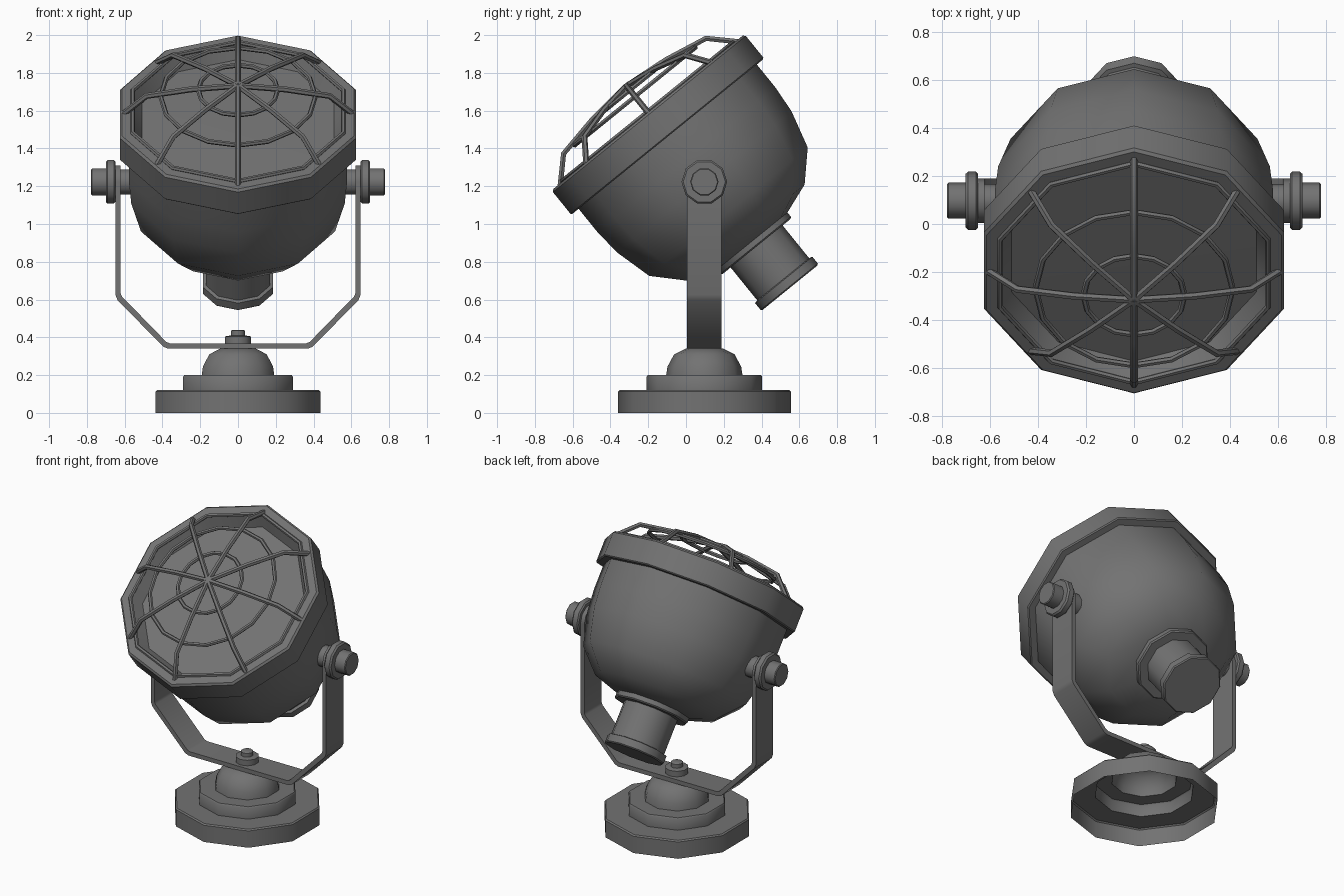
import bpy, bmesh
from math import radians, sin, cos, pi
from mathutils import Matrix, Vector

if "Cube" in bpy.data.objects:
    bpy.data.objects.remove(bpy.data.objects["Cube"])

SIDES = 10
PIVOT = Vector((0, 0.097, 1.223))
HEAD = Matrix.Translation(PIVOT) @ Matrix.Rotation(radians(39), 4, 'X')
STAND = Matrix.Translation((0, PIVOT.y, 0))

metal = bpy.data.materials.new("dark_grey_metal")
metal.use_nodes = True
GREY = (0.17, 0.17, 0.17, 1)
metal.diffuse_color = GREY
metal.node_tree.nodes["Principled BSDF"].inputs["Base Color"].default_value = GREY


def finish(name, mesh, matrix):
    """Link a mesh, place it, and smooth it while keeping hard edges."""
    obj = bpy.data.objects.new(name, mesh)
    bpy.context.collection.objects.link(obj)
    mesh.transform(matrix)
    mesh.materials.clear()
    mesh.materials.append(metal)
    bpy.ops.object.select_all(action='DESELECT')
    obj.select_set(True)
    bpy.context.view_layer.objects.active = obj
    bpy.ops.object.shade_smooth_by_angle(angle=radians(40))


def lathe(name, profile, matrix):
    """Turn a (radius, height) profile around local z."""
    bm = bmesh.new()
    verts = [bm.verts.new((0, r, z)) for r, z in profile]
    edges = [bm.edges.new(pair) for pair in zip(verts, verts[1:])]
    bmesh.ops.spin(bm, geom=verts + edges, axis=(0, 0, 1), cent=(0, 0, 0),
                   angle=2 * pi, steps=SIDES)
    bmesh.ops.remove_doubles(bm, verts=bm.verts, dist=1e-4)
    bmesh.ops.recalc_face_normals(bm, faces=bm.faces)
    mesh = bpy.data.meshes.new(name)
    bm.to_mesh(mesh)
    bm.free()
    finish(name, mesh, matrix)


def wire(name, paths, radius, matrix, closed=False):
    """Round wire along each path, turned into a mesh."""
    curve = bpy.data.curves.new(name, 'CURVE')
    curve.dimensions = '3D'
    curve.bevel_depth = radius
    curve.bevel_resolution = 1
    curve.use_fill_caps = True
    for path in paths:
        spline = curve.splines.new('POLY')
        spline.points.add(len(path) - 1)
        for point, co in zip(spline.points, path):
            point.co = (*co, 1)
        spline.use_cyclic_u = closed
    temp = bpy.data.objects.new(name + "_path", curve)
    mesh = bpy.data.meshes.new_from_object(temp)
    bpy.data.objects.remove(temp)
    finish(name, mesh, matrix)


def circle(r, z, n):
    return [(r * sin(2 * pi * i / n), r * cos(2 * pi * i / n), z) for i in range(n)]


# Stepped base, open underneath, with a dome on top
lathe("base", [(0.458, 0), (0.458, 0.112), (0.45, 0.12), (0.306, 0.12), (0.306, 0.192),
               (0.299, 0.2), (0.202, 0.2), (0.195, 0.245), (0.16, 0.31), (0.1, 0.34),
               (0, 0.345)], STAND)

# Nut and bolt holding the yoke to the dome
lathe("yoke_bolt", [(0, 0.35), (0.072, 0.35), (0.072, 0.405), (0.038, 0.41),
                    (0.038, 0.435), (0.03, 0.44), (0, 0.44)], STAND)

# Yoke: a bent flat strap
outer = [(0.649, PIVOT.z), (0.649, 0.625), (0.638, 0.597), (0.395, 0.35), (0.37, 0.34)]
inner = [(0.621, PIVOT.z), (0.621, 0.632), (0.615, 0.617), (0.38, 0.376), (0.36, 0.368)]
outer += [(-x, z) for x, z in reversed(outer)]
inner += [(-x, z) for x, z in reversed(inner)]
bm = bmesh.new()
rows = [[bm.verts.new((x, y, z)) for x, z in line]
        for line, y in ((outer, -0.092), (inner, -0.092), (inner, 0.092), (outer, 0.092))]
for k in range(4):
    a, b = rows[k], rows[(k + 1) % 4]
    for i in range(len(a) - 1):
        bm.faces.new((a[i], a[i + 1], b[i + 1], b[i]))
for end in (0, -1):
    bm.faces.new([row[end] for row in rows])
bmesh.ops.recalc_face_normals(bm, faces=bm.faces)
yoke = bpy.data.meshes.new("yoke")
bm.to_mesh(yoke)
bm.free()
finish("yoke", yoke, STAND)

# Pivots: rounded strap end, inner stub, washer and knob on each side
for side, sign in (("left", 1), ("right", -1)):
    turn = Matrix.Translation(PIVOT) @ Matrix.Rotation(sign * pi / 2, 4, 'Y')
    lathe(side + "_strap_end", [(0, 0.621), (0.092, 0.621), (0.092, 0.649), (0, 0.649)], turn)
    lathe(side + "_pivot_stub", [(0, 0.54), (0.07, 0.54), (0.07, 0.621), (0, 0.621)], turn)
    lathe(side + "_pivot_knob", [(0, 0.649), (0.112, 0.649), (0.121, 0.657), (0.121, 0.69),
                                 (0.112, 0.7), (0.075, 0.7), (0.075, 0.772), (0.07, 0.777),
                                 (0, 0.777)], turn)

# Lamp bowl
lathe("lamp_bowl", [(0.607, 0.36), (0.607, 0.15), (0.594, 0), (0.54, -0.203), (0.404, -0.345),
                    (0.24, -0.403), (0, -0.42)], HEAD)

# Rim whose inner wall slopes in to a recessed lens
lathe("lamp_rim", [(0.59, 0.308), (0.65, 0.308), (0.657, 0.315), (0.657, 0.462), (0.645, 0.474),
                   (0.58, 0.474), (0.535, 0.4)], HEAD)
lathe("lens", [(0.535, 0.4), (0, 0.403)], HEAD)

# Rear neck with collar and end cap
lathe("rear_neck", [(0, -0.398), (0.24, -0.398), (0.24, -0.432), (0.232, -0.44),
                    (0.177, -0.44), (0.177, -0.663), (0.195, -0.668), (0.195, -0.714),
                    (0.188, -0.721), (0, -0.721)], HEAD)

# Wire guard: eight bent spokes and three rings
spokes = [[(r * sin(i * pi / 4), r * cos(i * pi / 4), z)
           for r, z in ((0.605, 0.465), (0.485, 0.585), (0.25, 0.63), (0, 0.655))]
          for i in range(8)]
wire("guard_spokes", spokes, 0.016, HEAD)
for name, r, z, n in (("inner", 0.21, 0.625, 16), ("middle", 0.41, 0.582, 16),
                      ("outer", 0.585, 0.478, SIDES)):
    wire(name + "_guard_ring", [circle(r, z, n)], 0.013, HEAD, closed=True)
